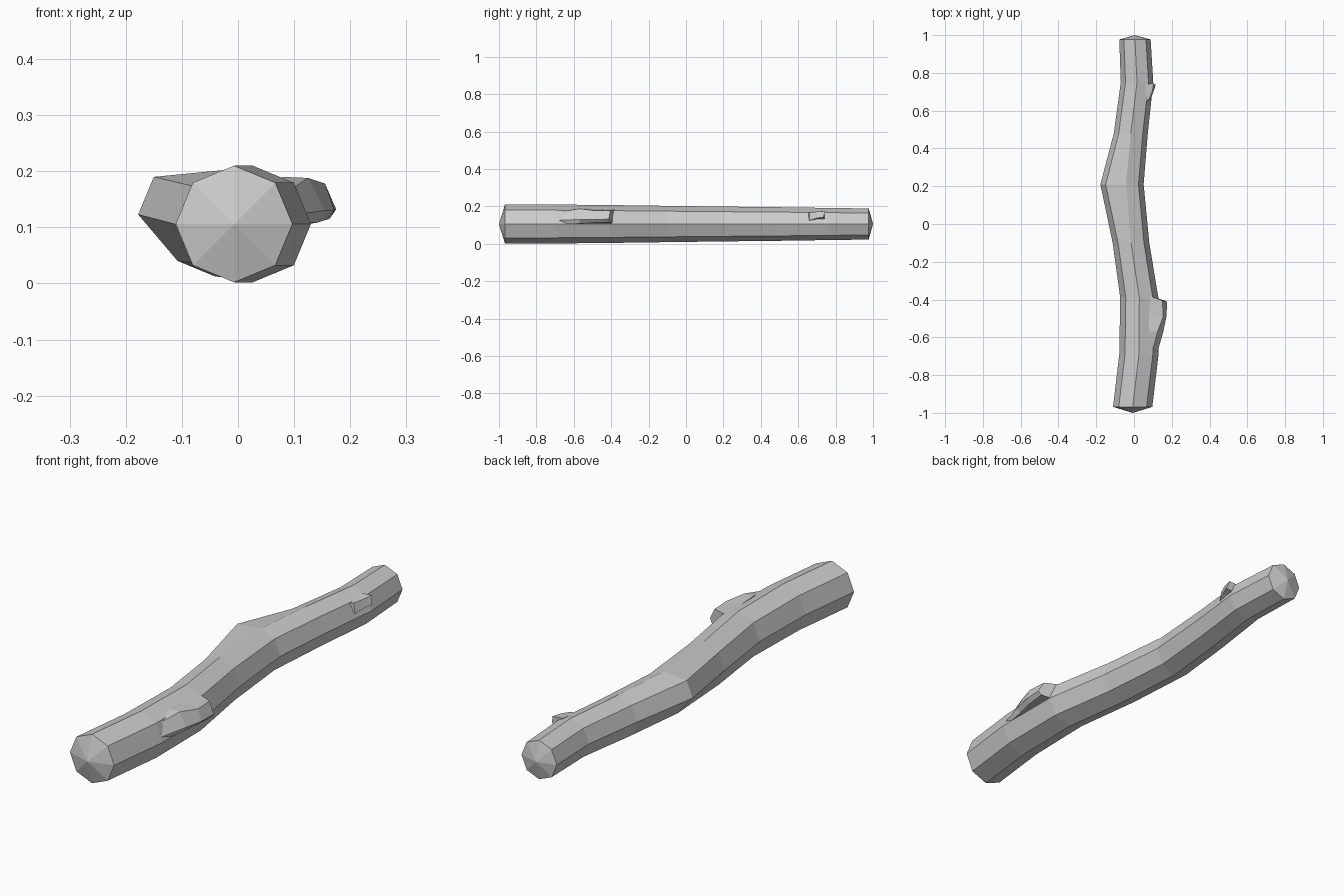
import bpy, bmesh, math


def loft(name, rings, tips=None):
    """Skin a list of equal-length point rings; close with fan tips or flat caps."""
    bm = bmesh.new()
    vs = [[bm.verts.new(p) for p in ring] for ring in rings]
    n = len(vs[0])
    for a, b in zip(vs, vs[1:]):
        for i in range(n):
            j = (i + 1) % n
            bm.faces.new((a[i], a[j], b[j], b[i]))
    for k, ring in enumerate((vs[0], vs[-1])):
        if tips:
            tip = bm.verts.new(tips[k])
            for i in range(n):
                bm.faces.new((ring[i], ring[(i + 1) % n], tip))
        else:
            bm.faces.new(ring)
    bmesh.ops.recalc_face_normals(bm, faces=bm.faces)
    mesh = bpy.data.meshes.new(name)
    bm.to_mesh(mesh)
    bm.free()
    obj = bpy.data.objects.new(name, mesh)
    bpy.context.collection.objects.link(obj)
    return obj


# Crooked log: (y, centre x, radius) of each eight-sided ring
Z = 0.106
path = [(-0.968, -0.007, 0.104), (-0.69, 0.026, 0.104), (-0.39, 0.028, 0.101),
        (-0.10, -0.016, 0.097), (0.21, -0.042, 0.093), (0.48, -0.017, 0.090),
        (0.75, 0.016, 0.086), (0.977, 0.005, 0.083)]
rings = []
for y, cx, r in path:
    rings.append([(cx + r * math.cos(i * math.pi / 4), y,
                   Z + r * math.sin(i * math.pi / 4)) for i in range(8)])

# Knot bulging out on the left side
rings[4][3] = (-0.150, 0.21, 0.190)
rings[4][4] = (-0.178, 0.21, 0.123)
loft("log", rings, [(-0.007, -1, Z), (0.003, 1, Z)])

# Large broken branch stub on the right
loft("large_branch_stub", [
    [(0.06, -0.72, 0.165), (0.09, -0.70, 0.165), (0.118, -0.70, 0.125), (0.118, -0.70, 0.11), (0.06, -0.72, 0.11)],
    [(0.08, -0.57, 0.19), (0.125, -0.57, 0.188), (0.155, -0.57, 0.130), (0.14, -0.57, 0.108), (0.06, -0.57, 0.10)],
    [(0.08, -0.49, 0.187), (0.155, -0.49, 0.178), (0.172, -0.49, 0.130), (0.155, -0.49, 0.113), (0.06, -0.49, 0.10)],
    [(0.08, -0.38, 0.183), (0.150, -0.405, 0.178), (0.175, -0.412, 0.132), (0.163, -0.405, 0.115), (0.06, -0.375, 0.10)],
])

# Small twig stub near the back end
loft("small_twig_stub", [
    [(0.06, 0.65, 0.165), (0.080, 0.66, 0.168), (0.088, 0.66, 0.125), (0.06, 0.65, 0.115)],
    [(0.06, 0.70, 0.172), (0.096, 0.70, 0.172), (0.103, 0.70, 0.138), (0.06, 0.70, 0.125)],
    [(0.06, 0.74, 0.176), (0.104, 0.745, 0.175), (0.115, 0.735, 0.142), (0.06, 0.75, 0.125)],
])
